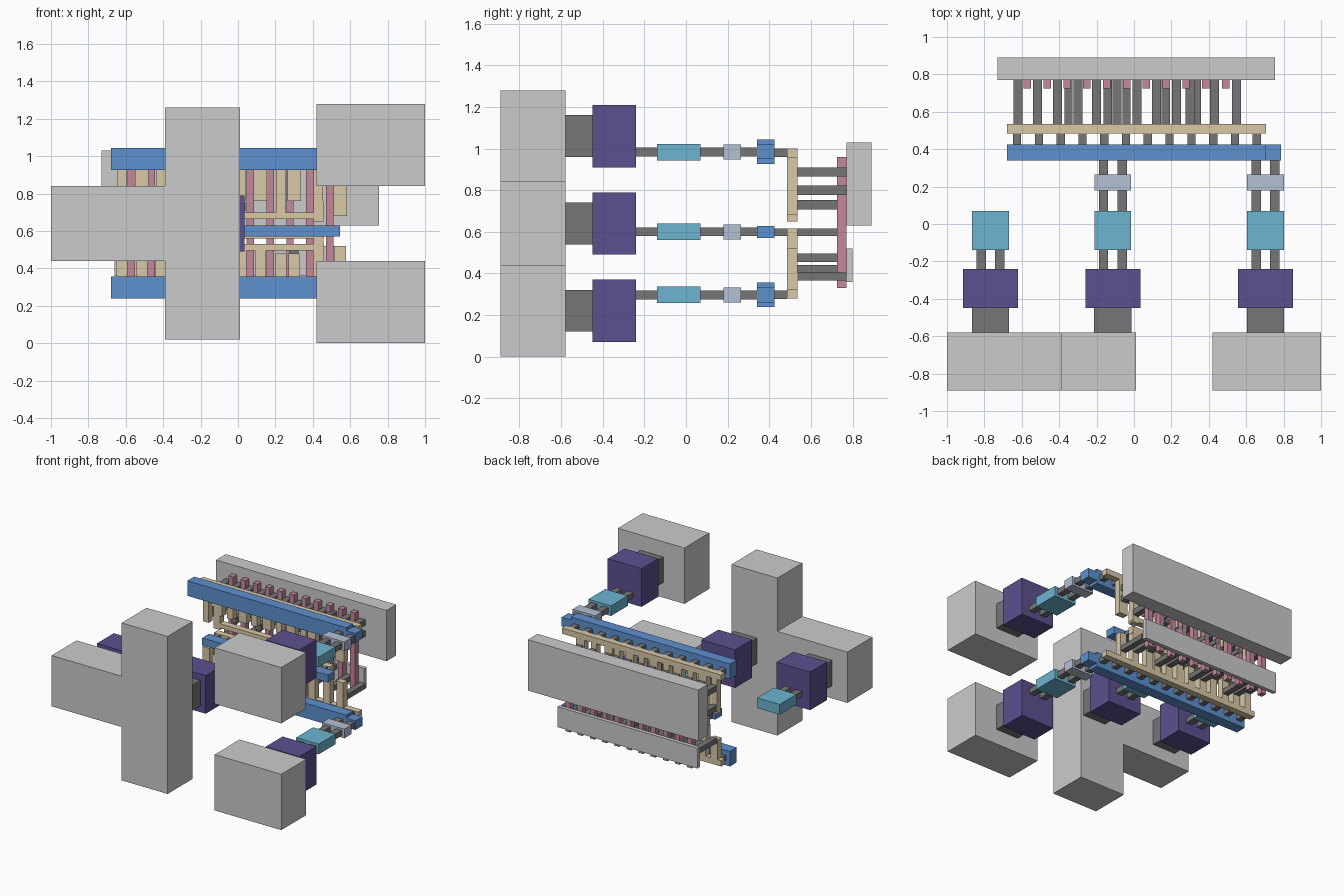
import bpy

if "Cube" in bpy.data.objects:
    bpy.data.objects.remove(bpy.data.objects["Cube"])

COLOURS = {
    "dark": (0.18, 0.18, 0.18, 1), "purple": (0.11, 0.08, 0.28, 1),
    "cyan": (0.15, 0.46, 0.63, 1), "pale": (0.46, 0.53, 0.66, 1),
    "blue": (0.11, 0.28, 0.62, 1), "tan": (0.69, 0.58, 0.39, 1),
    "pink": (0.55, 0.25, 0.33, 1),
}
MATS = {}
for key, col in COLOURS.items():
    MATS[key] = bpy.data.materials.new(key)
    MATS[key].diffuse_color = col


def box(name, x, y, z, colour=None):
    """Axis-aligned box from (min, max) pairs."""
    sides = (x, y, z)
    verts = [(x[i], y[j], z[k]) for i in (0, 1) for j in (0, 1) for k in (0, 1)]
    faces = [(0, 1, 3, 2), (4, 6, 7, 5), (0, 4, 5, 1),
             (2, 3, 7, 6), (0, 2, 6, 4), (1, 5, 7, 3)]
    me = bpy.data.meshes.new(name)
    me.from_pydata(verts, [], faces)
    ob = bpy.data.objects.new(name, me)
    bpy.context.collection.objects.link(ob)
    if colour:
        me.materials.append(MATS[colour])
    return ob


def around(c, half):
    return (c - half, c + half)


# Large front blocks
FRONT = (-0.89, -0.58)
box("front_block_left", (-1, -0.39), FRONT, (0.44, 0.84))
box("front_block_centre", (-0.39, 0.01), FRONT, (0.02, 1.26))
box("front_block_upper_right", (0.42, 1), FRONT, (0.84, 1.28))
box("front_block_lower_right", (0.42, 1), FRONT, (0, 0.44))


# Chain of modules running back from each front block
def chain(name, x, zbig, z, full=True):
    box(name + "_stub", around(x, 0.1), (-0.58, -0.45), around(zbig, 0.1), "dark")
    box(name + "_cube", around(x, 0.147), (-0.45, -0.24), around(zbig + 0.0, 0.15), "purple")
    box(name + "_module", around(x, 0.098), (-0.14, 0.07), around(z, 0.04), "cyan")
    spans = [(-0.24, -0.14)]
    if full:
        box(name + "_adapter", around(x, 0.098), (0.18, 0.265), around(z, 0.036), "pale")
        spans += [(0.07, 0.18), (0.265, 0.34)]
    for span in spans:
        for side in (-0.05, 0.05):
            box(name + "_link", around(x + side, 0.025), span, around(z, 0.021), "dark")


chain("upper_chain", 0.703, 1.06, 0.983)
chain("lower_chain", 0.703, 0.22, 0.297)
chain("centre_chain", -0.113, 0.64, 0.60)
chain("left_chain", -0.767, 0.64, 0.60, full=False)

# Blue cross rails with narrower right tips
RAIL = (0.34, 0.425)
for label, z in (("upper", 0.985), ("lower", 0.297)):
    box(label + "_rail", (-0.68, 0.705), RAIL, around(z, 0.059), "blue")
    box(label + "_rail_tip", (0.705, 0.785), RAIL, around(z, 0.036), "blue")
box("middle_rail", (-0.55, 0.545), RAIL, around(0.60, 0.029), "blue")

# Tan distribution bars
COMB = (0.485, 0.535)
box("upper_comb_bar", (-0.68, 0.705), COMB, (0.955, 1.0), "tan")
box("lower_comb_bar", (-0.68, 0.705), COMB, (0.28, 0.325), "tan")
box("middle_comb_bar", (-0.55, 0.46), COMB, (0.56, 0.615), "tan")
box("middle_upper_bar", (-0.55, 0.46), COMB, (0.665, 0.70), "tan")
box("middle_lower_bar", (-0.55, 0.46), COMB, (0.495, 0.53), "tan")

# Links between the rails and the comb bars
for i in range(12):
    x = -0.625 + i * 0.1165
    for z in (0.98, 0.297):
        box("rail_link", around(x, 0.022), (0.425, 0.485), around(z, 0.02), "dark")
    if 0 < i < 10:
        box("rail_link_middle", around(x, 0.022), (0.425, 0.485), around(0.598, 0.018), "dark")

# Comb teeth and the rods that carry them to the back panels
TEETH = [-0.62, -0.515, -0.41, -0.3, -0.2, -0.09, 0.015, 0.12, 0.228, 0.30, 0.43, 0.547]
ROWS_UP, ROWS_LOW = (0.73, 0.80, 0.887), (0.475, 0.42, 0.385)
for i, x in enumerate(TEETH):
    half = 0.036 if i % 2 else 0.025
    low_half = 0.03
    end = 0.68 if i in (0, 8, 10, 11) else 0.76
    box("upper_tooth", around(x, half), COMB, (end, 0.955), "tan")
    box("lower_tooth", around(x, low_half), COMB, (0.325, 0.52 if i % 4 > 1 else 0.48), "tan")
    box("upper_rod", around(x, 0.024), (0.535, 0.77), around(ROWS_UP[2], 0.022), "dark")
    box("inner_rod", around(x, 0.024), (0.535, 0.77), around(ROWS_UP[i % 2], 0.022), "dark")
    box("lower_rod", around(x, 0.024), (0.535, 0.77), around(ROWS_LOW[i % 3], 0.02), "dark")
# Right and middle risers tying the inner bars together
for x in (-0.525, 0.43):
    box("upper_riser", around(x, 0.027), COMB, (0.65, 0.76), "tan")
    box("lower_riser", around(x, 0.027), COMB, (0.44, 0.56), "tan")
for x in (-0.35, -0.14, -0.04, 0.17, 0.335):
    box("middle_rod", around(x, 0.022), (0.535, 0.77), around(0.597, 0.018), "dark")

# Pink upright strips in front of the back panels
for i in range(11):
    x = 0.49 - i * 0.106
    box("upright_strip", around(x, 0.02), (0.725, 0.77), (0.33, 0.96), "pink")

# Back panels
box("back_panel_upper", (-0.73, 0.755), (0.77, 0.89), (0.63, 1.03))
box("back_panel_lower", (-0.66, 0.56), (0.77, 0.80), (0.36, 0.52))

for m in bpy.data.materials:
    if m.users and not m.is_grease_pencil:
        m.use_nodes = True
        m.node_tree.nodes["Principled BSDF"].inputs["Base Color"].default_value = m.diffuse_color
